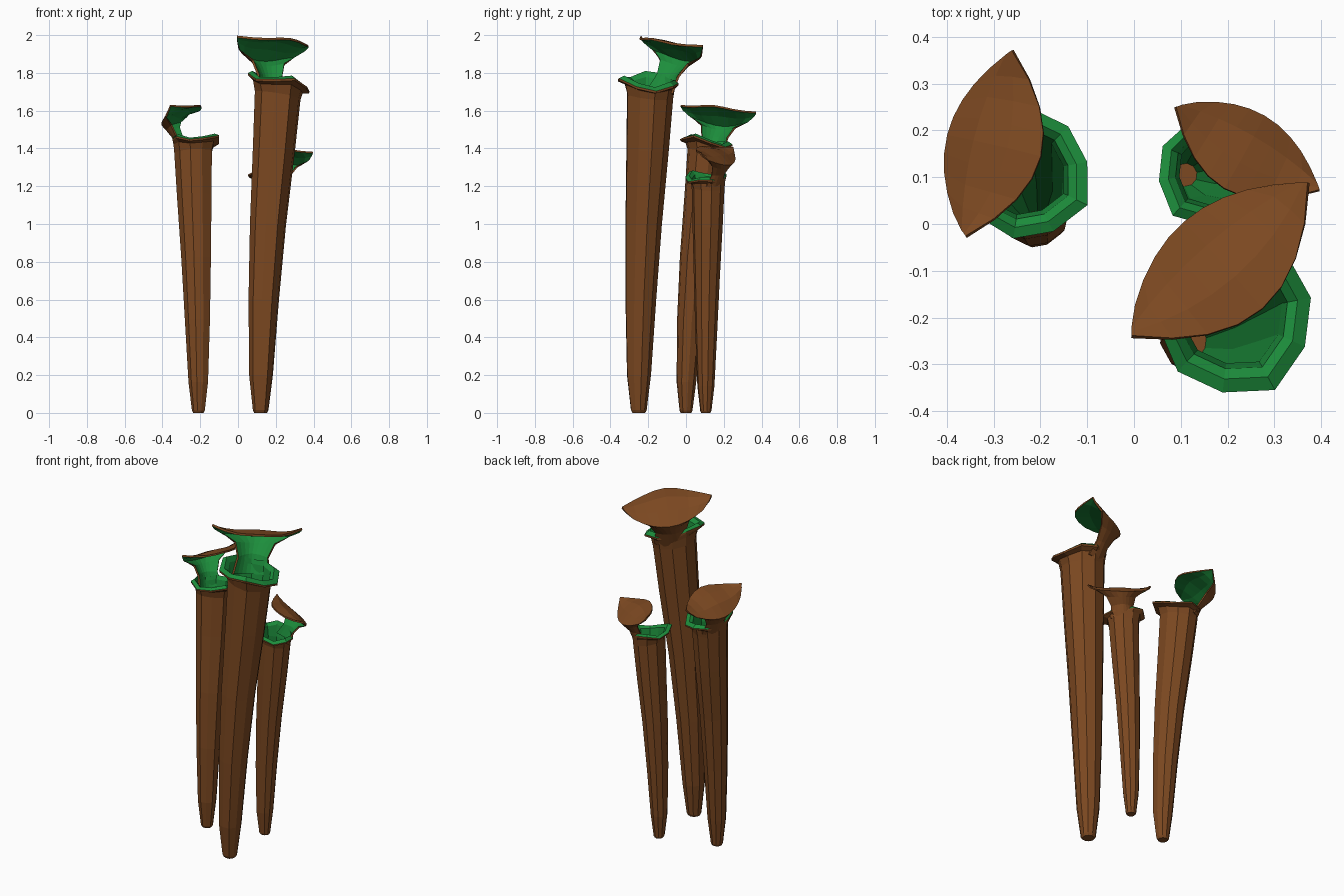
import bpy, math
from mathutils import Vector

if "Cube" in bpy.data.objects:
    bpy.data.objects.remove(bpy.data.objects["Cube"])


def material(name, color):
    m = bpy.data.materials.new(name)
    m.diffuse_color = color
    m.use_nodes = True
    m.node_tree.nodes["Principled BSDF"].inputs["Base Color"].default_value = m.diffuse_color
    return m


BROWN = material("brown", (0.20, 0.065, 0.015, 1))
GREEN = material("green", (0.012, 0.27, 0.045, 1))
SIDES = 10

# tube rows: radius, height, share of lean, flare amount, green inside
TUBE = [(.034, 0, 0, 0, 0), (.042, .015, 0, 0, 0), (.064, .2, .02, 0, 0),
        (.082, .6, .18, 0, 0), (.097, 1.0, .43, 0, 0), (.113, 1.4, .78, 0, 0),
        (.123, 1.68, 1, 0, 0), (.135, 1.725, 1, .6, 0), (.170, 1.738, 1, 1, 0),
        (.171, 1.750, 1, 1, 0), (.142, 1.765, 1, 1, 1), (.120, 1.745, 1, .6, 1),
        (.108, 1.66, 1, 0, 1), (.096, 1.3, .7, 0, 1), (.075, .7, .24, 0, 1),
        (.035, .1, 0, 0, 1)]

# hood rows: mid height, end height, half width, mid depth, end depth, side shift
HOOD = [(1.68, 1.70, .105, -.108, -.055, .015),
        (1.785, 1.785, .088, -.145, -.10, .03),
        (1.83, 1.855, .115, -.185, -.13, .045),
        (1.865, 1.91, .195, -.215, -.15, .05),
        (1.93, 1.95, .236, -.145, -.118, .053),
        (1.972, 1.965, .244, -.055, -.11, .055),
        (1.985, 1.975, .249, .035, -.105, .055)]


def make_object(name, verts, faces, mats):
    me = bpy.data.meshes.new(name)
    me.from_pydata(verts, [], faces)
    for p, m in zip(me.polygons, mats):
        p.material_index = m
    # give both colours to every part
    ob = bpy.data.objects.new(name, me)
    me.materials.append(BROWN)
    me.materials.append(GREEN)
    bpy.context.collection.objects.link(ob)
    return ob


def pitcher(label, base, lean, scale, facing):
    base, lean = Vector(base), Vector(lean)
    tip = lean.normalized()
    turn = math.radians(facing)

    def place(x, y, z, share, slope):
        # turn to the facing direction, tilt with the lean, then scale
        off = Vector((x * math.cos(turn) - y * math.sin(turn),
                      x * math.sin(turn) + y * math.cos(turn)))
        z -= slope * off.dot(tip)
        p = base + off * scale + lean * share
        return (p.x, p.y, max(0, z * scale))

    # hollow tube with keel, wavy rolled rim and green lining
    verts, faces, mats = [], [], []
    for r, z, share, flare, _ in TUBE:
        for k in range(SIDES):
            a = math.radians(-12) + math.tau * k / SIDES
            back = max(0, -math.cos(a)) ** 2 * flare
            rr = r * (1 - back) + .125 * (r / .16) ** .2 * back
            if k == 0:
                rr *= 1.1
            wave = flare * (.018 * math.cos(3 * a + .6) + .02 * back)
            verts.append(place(rr * math.cos(a), rr * math.sin(a), z + wave,
                               share, .2 * share))
    for j in range(len(TUBE) - 1):
        for k in range(SIDES):
            n = (k + 1) % SIDES
            faces.append((j * SIDES + k, j * SIDES + n,
                          (j + 1) * SIDES + n, (j + 1) * SIDES + k))
            mats.append(TUBE[j + 1][4])
    last = (len(TUBE) - 1) * SIDES
    faces += [tuple(reversed(range(SIDES))), tuple(range(last, last + SIDES))]
    mats += [0, 0]
    make_object(label + "_pitcher_tube", verts, faces, mats)

    # scoop-shaped hood on a narrow neck
    n = 9
    verts, faces = [], []
    for i, (zm, ze, half, xm, xe, s) in enumerate(HOOD):
        for k in range(n):
            u = 2 * k / (n - 1) - 1
            ripple = .006 * math.cos(5 * u) if i > 3 else 0
            verts.append(place(xm + (xe - xm) * u * u, s + half * u,
                               zm + (ze - zm) * u * u + ripple, 1, .1))
    for j in range(len(HOOD) - 1):
        for k in range(n - 1):
            a = j * n + k
            faces.append((a, a + n, a + n + 1, a + 1))
    hood = make_object(label + "_hood", verts, faces, [0] * len(faces))
    sol = hood.modifiers.new("thickness", 'SOLIDIFY')
    sol.thickness = .012 * scale
    sol.offset = -1
    sol.material_offset = 1


# three pitchers of the same kind in different sizes
pitcher("left", (-.21, 0), (-.028, .108), .82, -14)
pitcher("tall", (.12, -.25), (.09, .06), 1.0, -49)
pitcher("small", (.11, .105), (.062, .012), .71, -120)
